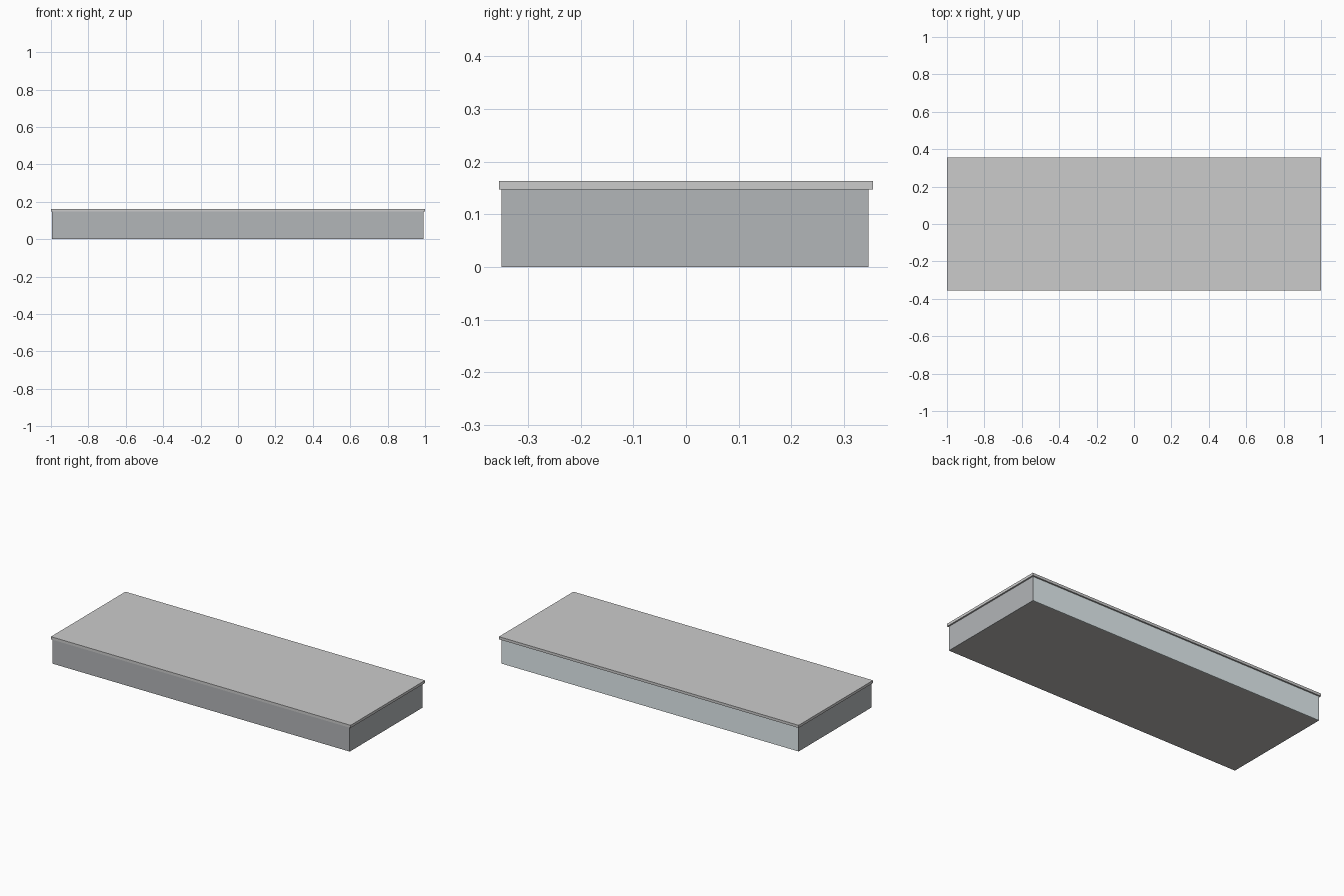
import bpy

if "Cube" in bpy.data.objects:
    bpy.data.objects.remove(bpy.data.objects["Cube"])


def material(name, rgb):
    m = bpy.data.materials.new(name)
    m.diffuse_color = (*rgb, 1.0)
    m.use_nodes = True
    m.node_tree.nodes["Principled BSDF"].inputs["Base Color"].default_value = m.diffuse_color
    return m


def box(name, x, y, z, mat=None):
    """Box spanning the given (min, max) ranges."""
    bpy.ops.mesh.primitive_cube_add(size=1, location=[sum(r) / 2 for r in (x, y, z)])
    ob = bpy.context.object
    ob.name = name
    ob.scale = [r[1] - r[0] for r in (x, y, z)]
    bpy.ops.object.transform_apply(location=False, rotation=False, scale=True)
    if mat:
        ob.data.materials.append(mat)
    return ob


dark = material("dark_panel", (0.45, 0.465, 0.48))
pale = material("pale_panel", (0.78, 0.86, 0.88))
brown = material("base_board", (0.48, 0.465, 0.45))

X0, X1 = -0.994, 0.991    # plinth ends
Y0, Y1 = -0.35, 0.346     # plinth front and back
T = 0.005                 # panel thickness
TOP = 0.147               # underside of the top slab

# Overhanging top slab
box("top_slab", (-1, 1), (-0.355, 0.355), (TOP, 0.163))

# Front panel covers the ends of the side panels
box("front_panel", (X0, X1), (Y0, Y0 + T), (0, TOP), dark)
for name, x in (("left_panel", X0), ("right_panel", X1 - T)):
    box(name, (x, x + T), (Y0 + T, Y1), (0, TOP), dark)

# Pale back panel and closed base between the sides
box("back_panel", (X0 + T, X1 - T), (Y1 - T, Y1), (0, TOP), pale)
box("base_board", (X0 + T, X1 - T), (Y0 + T, Y1 - T), (0, T), brown)
